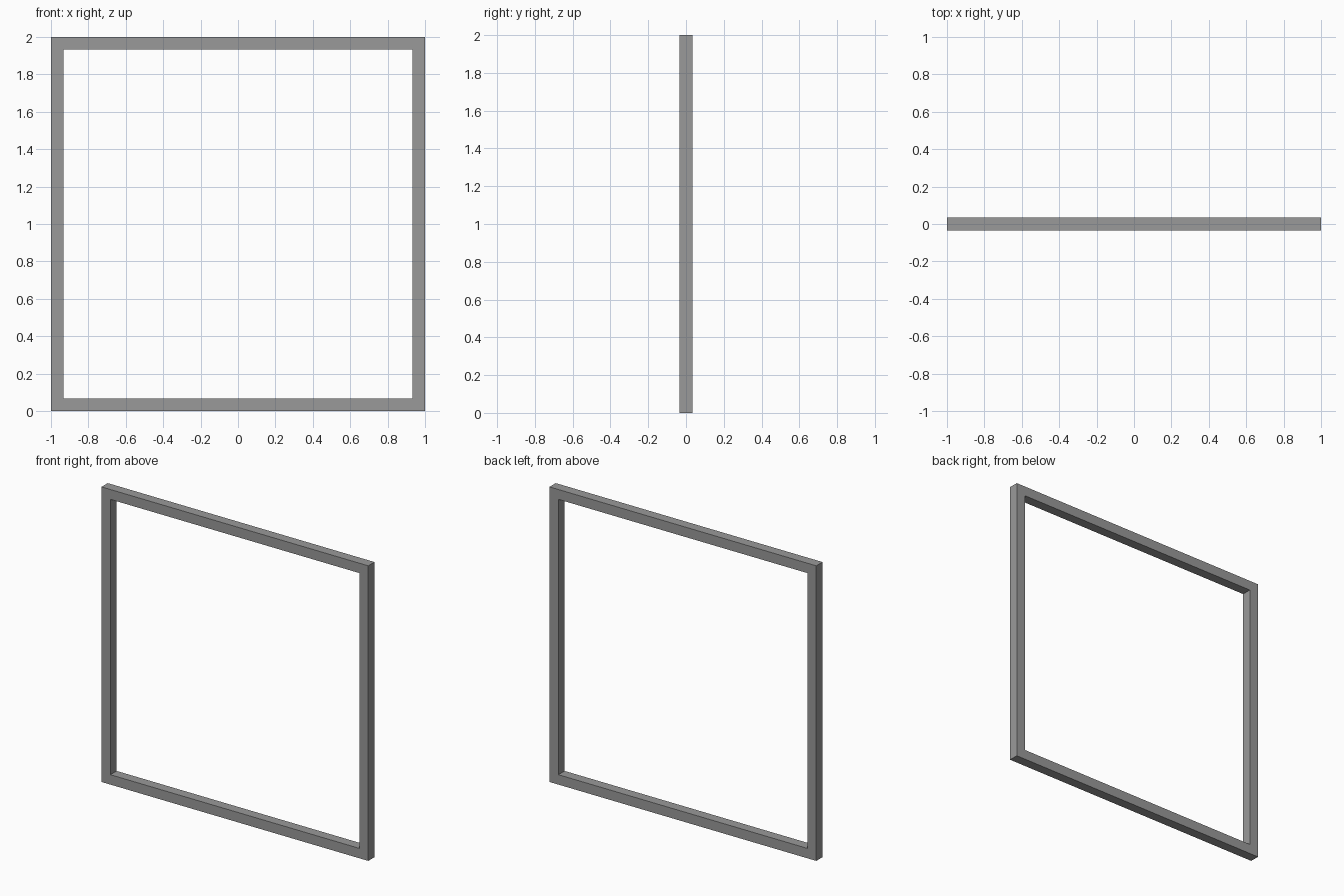
import bpy, bmesh

if "Cube" in bpy.data.objects:
    bpy.data.objects.remove(bpy.data.objects["Cube"])

SIZE = 2.0     # outer width and height
BAR = 0.067    # bar width and depth

# Square frame: front ring of four mitred quads, extruded backwards
bm = bmesh.new()
corners = [(-1, -1), (1, -1), (1, 1), (-1, 1)]


def loop(half):
    return [bm.verts.new((x * half, -BAR / 2, SIZE / 2 + z * half)) for x, z in corners]


outer, inner = loop(SIZE / 2), loop(SIZE / 2 - BAR)
faces = []
for i in range(4):
    j = (i + 1) % 4
    faces.append(bm.faces.new((outer[i], outer[j], inner[j], inner[i])))

result = bmesh.ops.extrude_face_region(bm, geom=faces, use_keep_orig=True)
back = [v for v in result["geom"] if isinstance(v, bmesh.types.BMVert)]
bmesh.ops.translate(bm, verts=back, vec=(0, BAR, 0))
bmesh.ops.recalc_face_normals(bm, faces=bm.faces)

mesh = bpy.data.meshes.new("square_frame")
bm.to_mesh(mesh)
bm.free()
frame = bpy.data.objects.new("square_frame", mesh)
bpy.context.collection.objects.link(frame)

# Dark grey finish
dark_grey = bpy.data.materials.new("dark_grey")
dark_grey.diffuse_color = (0.32, 0.32, 0.32, 1)
dark_grey.use_nodes = True
dark_grey.node_tree.nodes["Principled BSDF"].inputs["Base Color"].default_value = dark_grey.diffuse_color
mesh.materials.append(dark_grey)
